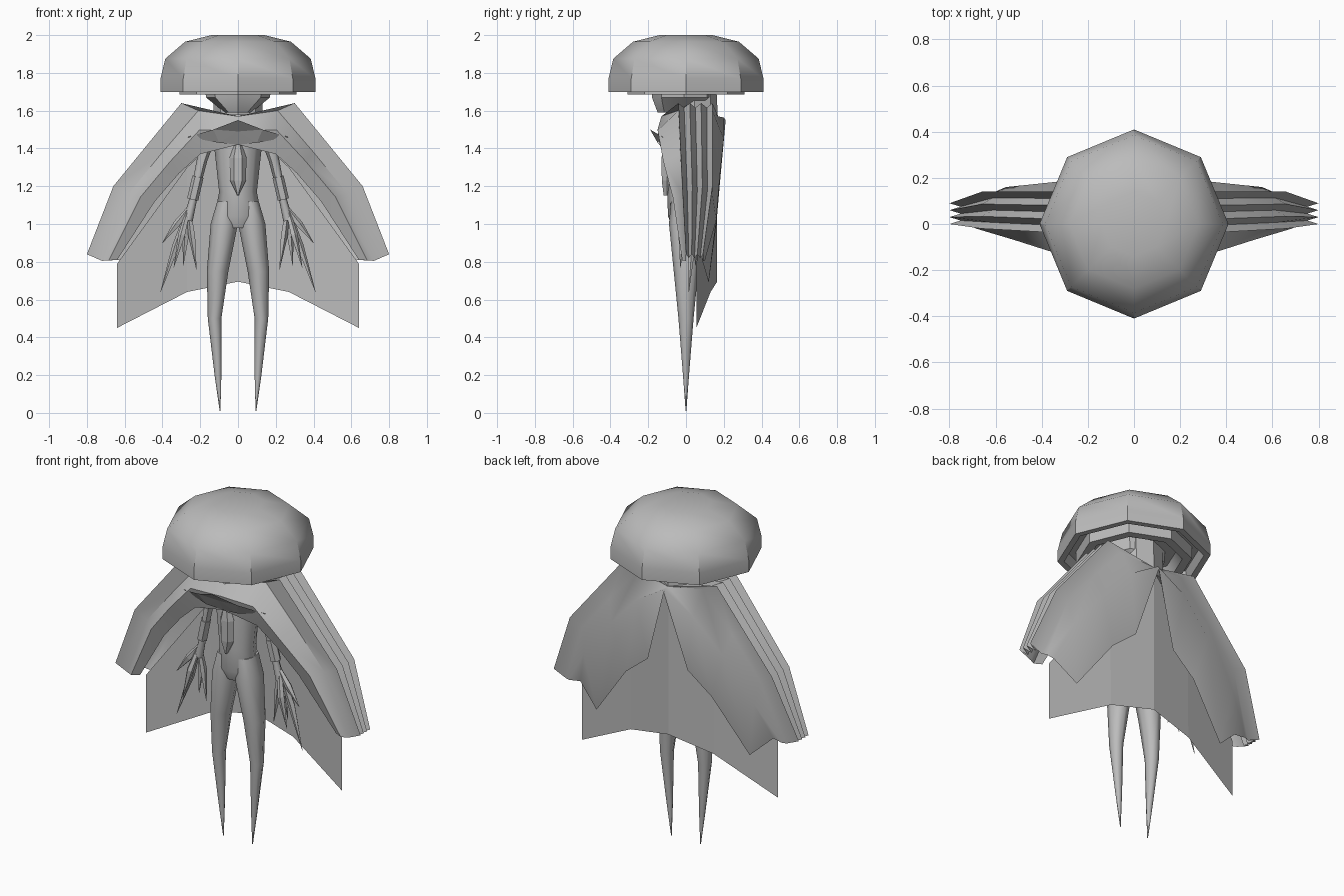
import bpy, bmesh, math
from mathutils import Vector

cube = bpy.data.objects.get("Cube")
if cube:
    bpy.data.objects.remove(cube)

grey = bpy.data.materials.new("mid_grey")
grey.use_nodes = True
grey.diffuse_color = (0.5, 0.5, 0.5, 1)
grey.node_tree.nodes["Principled BSDF"].inputs["Base Color"].default_value = (0.5, 0.5, 0.5, 1)


def build(name, verts, faces, smooth=None, mirror=False, recalc=True):
    mesh = bpy.data.meshes.new(name)
    mesh.from_pydata([tuple(v) for v in verts], [], faces)
    bm = bmesh.new()
    bm.from_mesh(mesh)
    if mirror:
        copy = bmesh.ops.duplicate(bm, geom=bm.verts[:] + bm.edges[:] + bm.faces[:])["geom"]
        for v in copy:
            if isinstance(v, bmesh.types.BMVert):
                v.co.x *= -1
    bmesh.ops.remove_doubles(bm, verts=bm.verts[:], dist=0.0005)
    if recalc:
        bmesh.ops.recalc_face_normals(bm, faces=bm.faces[:])
    bm.to_mesh(mesh)
    bm.free()
    mesh.materials.append(grey)
    obj = bpy.data.objects.new(name, mesh)
    bpy.context.collection.objects.link(obj)
    if smooth:
        bpy.ops.object.select_all(action='DESELECT')
        obj.select_set(True)
        bpy.context.view_layer.objects.active = obj
        bpy.ops.object.shade_smooth_by_angle(angle=math.radians(smooth))
    return obj


def loft(name, rings, closed=True, caps=True, **kw):
    n = len(rings[0])
    faces = []
    for i in range(len(rings) - 1):
        for j in range(n if closed else n - 1):
            k = (j + 1) % n
            faces.append((i * n + j, i * n + k, (i + 1) * n + k, (i + 1) * n + j))
    if closed and caps:
        faces += [tuple(range(n)), tuple(range((len(rings) - 1) * n, len(rings) * n))]
    return build(name, [v for r in rings for v in r], faces, **kw)


def ring(cx, cy, z, rx, ry, n=8):
    return [(cx + rx * math.cos(math.tau * i / n), cy + ry * math.sin(math.tau * i / n), z)
            for i in range(n)]


def limb(name, points, radii, n=6, **kw):
    # tapered tube through points
    pts = [Vector(p) for p in points]
    axis = (pts[-1] - pts[0]).normalized()
    u = axis.cross(Vector((0, 1, 0))).normalized()
    w = axis.cross(u)
    rings = [[p + (u * math.cos(math.tau * i / n) + w * math.sin(math.tau * i / n)) * r
              for i in range(n)] for p, r in zip(pts, radii)]
    return loft(name, rings, mirror=True, **kw)


# Octagonal cap with recessed underside
cap = [(0.001, 2.0), (.14, 2.0), (.28, 1.965), (.385, 1.875), (.41, 1.77), (.41, 1.70),
       (.375, 1.70), (.36, 1.76), (.31, 1.76), (.31, 1.685), (.26, 1.685), (.23, 1.74), (.001, 1.74)]
loft("cap", [ring(0, 0, z, r, r) for r, z in cap], smooth=40)

# Head and neck under the cap
loft("head", [ring(0, -.01, 1.75, .175, .17), ring(0, -.01, 1.67, .17, .17),
              ring(0, -.03, 1.59, .07, .12)], smooth=30)
loft("neck", [ring(0, .04, 1.74, .13, .12), ring(0, .05, 1.54, .13, .12)], smooth=30)

# Torso and legs
loft("torso", [ring(0, 0, z, rx, ry) for z, rx, ry in
               [(1.58, .09, .1), (1.4, .125, .11), (1.17, .1, .1), (1.04, .125, .095), (.98, .1, .07)]],
     smooth=60)
loft("legs", [ring(cx, 0, z, rx, ry) for z, cx, rx, ry in
              [(1.12, .06, .05, .08), (1.0, .073, .072, .09), (.75, .108, .057, .065),
               (.5, .124, .036, .04), (.2, .106, .018, .016), (.01, .095, .002, .002)]],
     smooth=60, mirror=True)

# Chest pendant
loft("chest_pendant", [ring(0, -.10, z, r, .02 + r * .3, 6) for z, r in
                       [(1.42, .02), (1.35, .045), (1.23, .042), (1.15, .003)]])

# Pleated sleeves: ridge xz, foot xz, ridge depths, front hem, back hem, bulge depths
stations = [
    ((0, 1.57), (0, 1.57), (-.13, .17), (0, -.14, 1.42), (0, .21, 1.55), (-.15, .2)),
    ((.30, 1.64), (.21, 1.60), (-.04, .14), (.2, -.11, 1.37), (.13, .17, 1.11), (-.15, .2)),
    ((.48, 1.42), (.40, 1.38), (-.03, .14), (.31, -.09, 1.27), (.28, .16, .99), (-.12, .18)),
    ((.66, 1.20), (.58, 1.16), (-.02, .14), (.44, -.06, 1.12), (.50, .12, .69), (-.07, .16)),
    ((.80, .84), (.72, .805), (.0, .09), (.64, .0, .81), (.63, .085, .81), (-.02, .1)),
]
rings = []
for ridge, foot, (yf, yb), front, back, (bf, bb) in stations:
    hem_f, hem_b = Vector(front), Vector(back)
    foot_f, foot_b = Vector((foot[0], yf, foot[1])), Vector((foot[0], yb, foot[1]))
    section = [hem_f]
    mid = foot_f.lerp(hem_f, .45)
    section += [Vector((mid.x, bf, mid.z)), foot_f]
    for i in range(7):
        t = i / 6
        d = 1 if i % 2 == 0 else .4
        section.append(Vector((foot[0] + (ridge[0] - foot[0]) * d, yf + (yb - yf) * t,
                               foot[1] + (ridge[1] - foot[1]) * d)))
    mid = foot_b.lerp(hem_b, .3)
    section += [foot_b, Vector((mid.x, bb, mid.z)), hem_b]
    rings.append(section)
loft("sleeves", rings, closed=False, mirror=True, smooth=35)

# Pointed front collar
build("front_collar",
      [(0, -.24, 1.55), (.13, -.19, 1.5), (.27, -.12, 1.46), (.1, -.15, 1.43), (0, -.14, 1.42),
       (0, -.18, 1.49)],
      [(0, 1, 5), (1, 2, 3), (1, 3, 5), (3, 4, 5)], mirror=True)

# Back cape
build("cape",
      [(0, .165, 1.55), (.27, .125, 1.3), (.64, .055, .79),
       (.64, .055, .45), (.27, .13, .64), (0, .165, .695)],
      [(0, 1, 4, 5), (1, 2, 3, 4)], mirror=True)

# Arms, cuffs and clawed hands
limb("arms", [(.13, 0, 1.52), (.19, 0, 1.34), (.235, .01, 1.14), (.265, .015, 1.02)],
     [.035, .028, .02, .026], smooth=60)
limb("arm_cuffs", [(.212, .005, 1.25), (.24, .01, 1.13)], [.03, .03])
fingers = [((.40, 0, .90), .0), ((.41, .015, .64), .04), ((.34, -.03, .77), -.04),
           ((.22, .02, .76), .02), ((.29, .05, .78), .05)]
for i, (tip, spread) in enumerate(fingers):
    start = Vector((.262, .015, 1.08))
    end = Vector(tip)
    knuckle = start.lerp(end, .45) + Vector((0, spread * .4, 0))
    limb("fingers_%d" % (i + 1), [start, knuckle, end], [.012, .02, .001], n=5)
